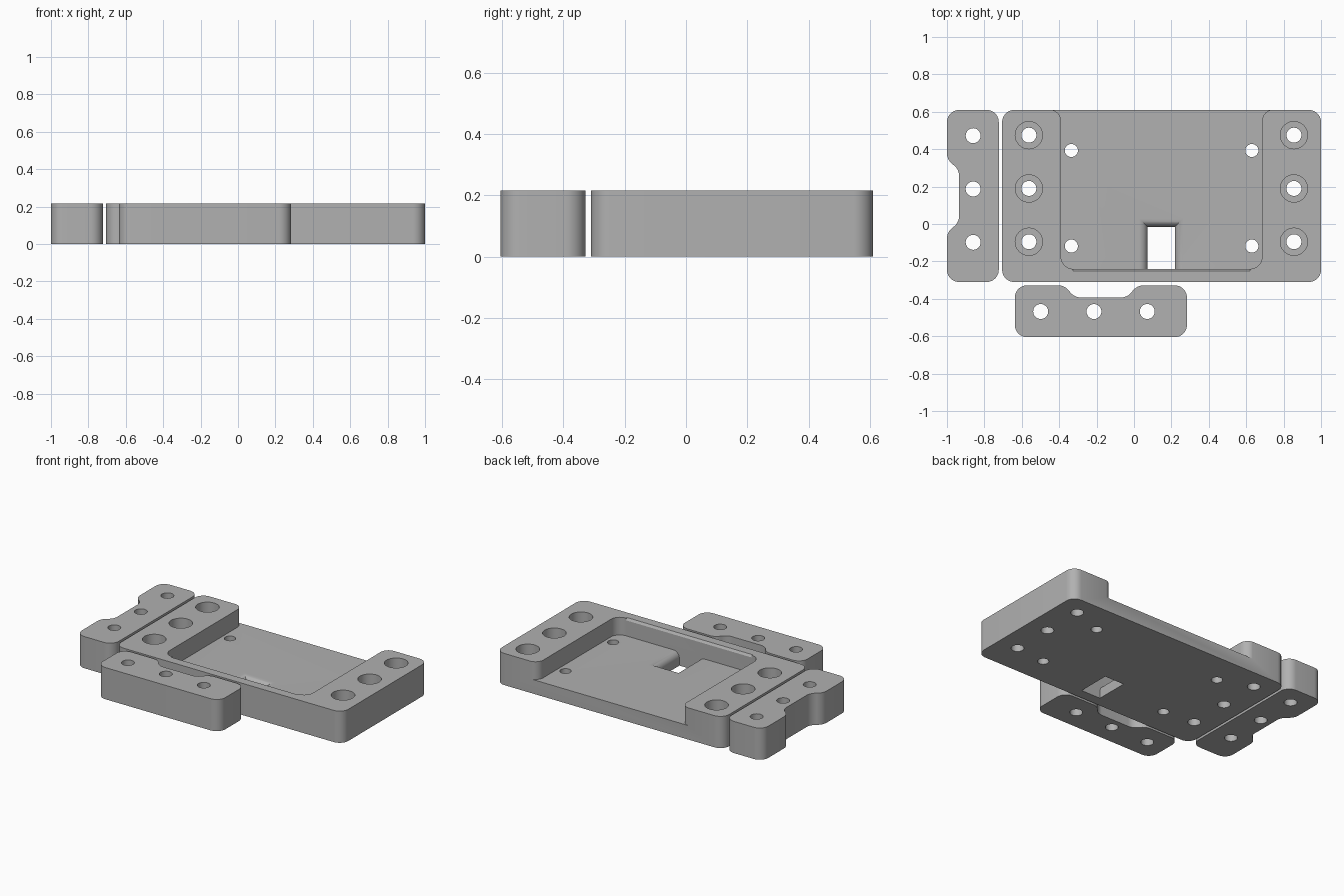
import bpy, bmesh, math
from mathutils import Vector

if "Cube" in bpy.data.objects:
    bpy.data.objects.remove(bpy.data.objects["Cube"])

H = 0.215        # height of every part
FLOOR = 0.095    # pocket floor height

grey = bpy.data.materials.new("grey plastic")
grey.diffuse_color = (0.44, 0.44, 0.44, 1)
grey.use_nodes = True
grey.node_tree.nodes["Principled BSDF"].inputs["Base Color"].default_value = grey.diffuse_color


def rounded(points, seg=10):
    """Outline from (x, y, radius) corners, each corner replaced by an arc."""
    out = []
    n = len(points)
    for i, (x, y, r) in enumerate(points):
        p = Vector((x, y))
        if r == 0:
            out.append(p)
            continue
        a = (Vector(points[i - 1][:2]) - p).normalized()
        b = (Vector(points[(i + 1) % n][:2]) - p).normalized()
        half = a.angle(b) / 2
        c = p + (a + b).normalized() * (r / math.sin(half))
        s = p + a * (r / math.tan(half)) - c
        e = p + b * (r / math.tan(half)) - c
        for k in range(seg + 1):
            t = k / seg
            w = math.pi - 2 * half
            out.append(c + (s * math.sin((1 - t) * w) + e * math.sin(t * w)) / math.sin(w))
    return out


def rect(x0, x1, y0, y1, r=0):
    return rounded([(x0, y0, r), (x1, y0, r), (x1, y1, r), (x0, y1, r)])


def circle(x, y, r, n=32):
    return [Vector((x + r * math.cos(2 * math.pi * k / n),
                    y + r * math.sin(2 * math.pi * k / n))) for k in range(n)]


def loft(name, rings):
    """Closed solid through (outline, z) rings."""
    bm = bmesh.new()
    loops = [[bm.verts.new((p.x, p.y, z)) for p in ring] for ring, z in rings]
    for lo, hi in zip(loops, loops[1:]):
        for i in range(len(lo)):
            j = (i + 1) % len(lo)
            bm.faces.new((lo[i], lo[j], hi[j], hi[i]))
    bm.faces.new(loops[0][::-1])
    bm.faces.new(loops[-1])
    bmesh.ops.recalc_face_normals(bm, faces=bm.faces)
    me = bpy.data.meshes.new(name)
    bm.to_mesh(me)
    bm.free()
    ob = bpy.data.objects.new(name, me)
    bpy.context.collection.objects.link(ob)
    me.materials.append(grey)
    return ob


def prism(name, outline, z0, z1):
    return loft(name, [(outline, z0), (outline, z1)])


def cut(ob, cutter):
    bpy.context.view_layer.objects.active = ob
    m = ob.modifiers.new("cut", 'BOOLEAN')
    m.operation, m.solver, m.object = 'DIFFERENCE', 'EXACT', cutter
    bpy.ops.object.modifier_apply(modifier=m.name)
    bpy.data.objects.remove(cutter)


def drill(ob, x, y, r, z0=-0.1):
    cut(ob, prism("drill", circle(x, y, r), z0, 0.4))


def finish(ob):
    bpy.ops.object.select_all(action='DESELECT')
    ob.select_set(True)
    bpy.context.view_layer.objects.active = ob
    bpy.ops.object.shade_smooth_by_angle(angle=math.radians(30))


# Main plate with raised sides
HOLES_Y = (0.475, 0.19, -0.095)
plate = prism("mounting_plate", rect(-0.705, 1.0, -0.31, 0.61, 0.065), 0, H)

# Pocket, open and flared at the back
pocket = rounded([(-0.39, -0.24, 0.065), (0.685, -0.24, 0.065), (0.685, 0.611, 0.06),
                  (0.85, 0.611, 0), (0.85, 0.8, 0), (-0.55, 0.8, 0),
                  (-0.55, 0.611, 0), (-0.39, 0.611, 0.06)])
cut(plate, prism("pocket_cutter", pocket, FLOOR, 0.4))

# Small bevel on the pocket's front lip
cut(plate, loft("lip_cutter", [(rect(-0.325, 0.62, -0.24, -0.2), H - 0.015),
                               (rect(-0.325, 0.62, -0.251, -0.2), H + 0.001)]))

# Cable opening with rounded entry on three sides
R = 0.045
rings = [(rect(0.072, 0.218, -0.24, -0.015), -0.1)]
for k in range(9):
    a = k / 8 * math.pi / 2
    o = R * (1 - math.cos(a))
    rings.append((rect(0.072 - o, 0.218 + o, -0.24, -0.015 + o), FLOOR - R + R * math.sin(a)))
rings.append((rings[-1][0], FLOOR + 0.02))
cut(plate, loft("cable_cutter", rings))

# Counterbored side holes and small floor holes
for x in (-0.562, 0.855):
    for y in HOLES_Y:
        drill(plate, x, y, 0.073, 0.095)
        drill(plate, x, y, 0.04)
for x in (-0.335, 0.63):
    for y in (0.393, -0.118):
        drill(plate, x, y, 0.035)
finish(plate)


# Two notched clamp bars: u runs along the bar, v = 0 is the notched edge
def bar(name, place):
    L, W, r = 0.46, 0.277, 0.065
    pts = [(-L, 0, r), (-0.19, 0, 0.075), (-0.145, 0.065, 0.075),
           (0.145, 0.065, 0.075), (0.19, 0, 0.075), (L, 0, r), (L, W, r), (-L, W, r)]
    ob = prism(name, rounded([(*place(u, v), q) for u, v, q in pts]), 0, H)
    for u in (-0.322, -0.037, 0.248):
        drill(ob, *place(u, 0.14), 0.04)
    finish(ob)


bar("side_clamp_bar", lambda u, v: (-1 + v, 0.15 - u))
bar("front_clamp_bar", lambda u, v: (-0.177 + u, -0.328 - v))
